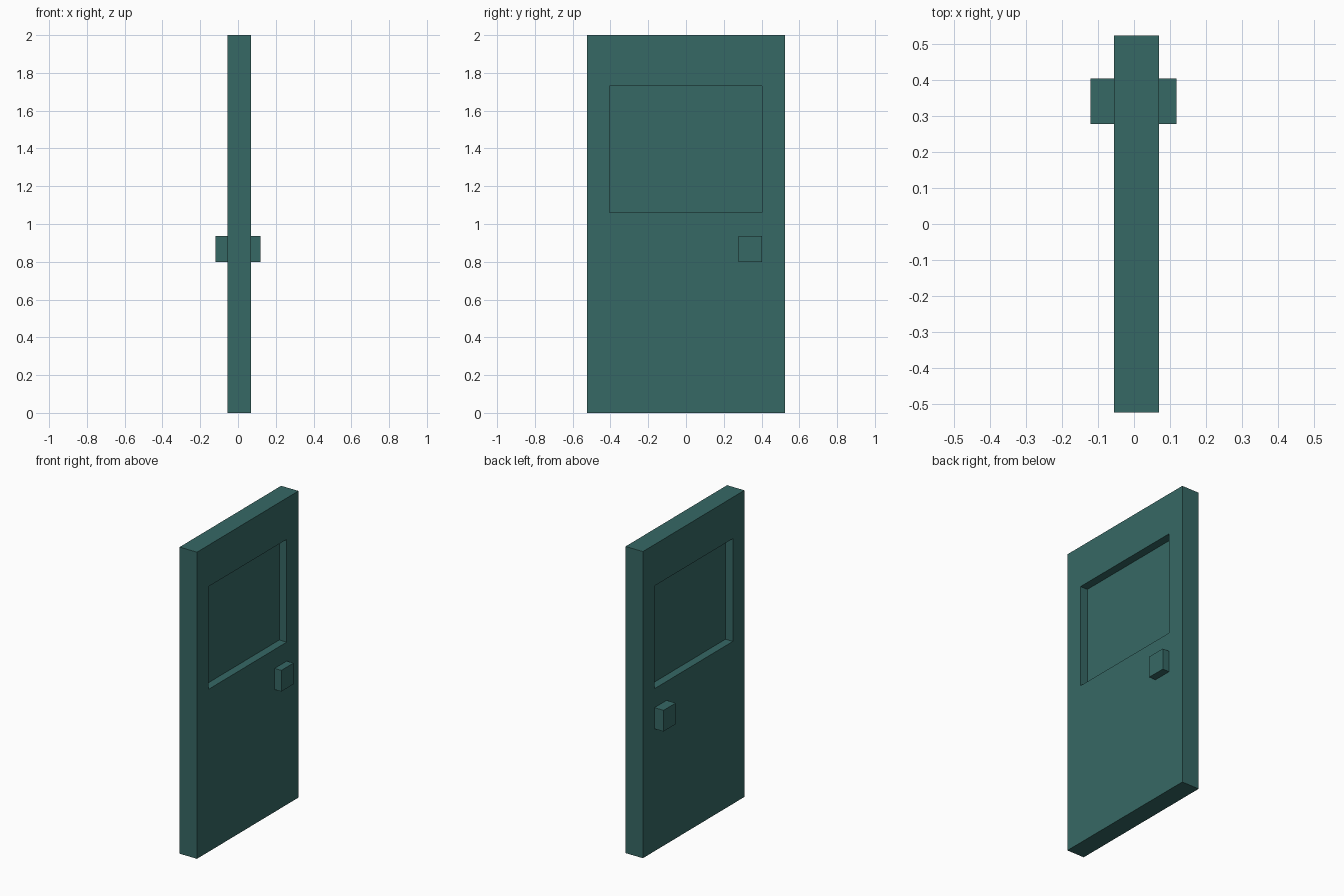
import bpy
import bmesh
from mathutils import Vector

if "Cube" in bpy.data.objects:
    bpy.data.objects.remove(bpy.data.objects["Cube"])

X0, X1 = -0.055, 0.07            # door thickness
HALF_W, HEIGHT = 0.523, 2.0
WIN_Y, WIN_Z = (-0.404, 0.402), (1.06, 1.73)
RECESS = 0.053

teal = bpy.data.materials.new("teal_paint")
teal.diffuse_color = (0.037, 0.14, 0.13, 1)
teal.use_nodes = True
teal.node_tree.nodes["Principled BSDF"].inputs["Base Color"].default_value = teal.diffuse_color


def box_bmesh(lo, hi):
    lo, hi = Vector(lo), Vector(hi)
    bm = bmesh.new()
    bmesh.ops.create_cube(bm, size=1)
    for v in bm.verts:
        v.co = (lo + hi) / 2 + v.co * (hi - lo)
    return bm


def add_object(name, bm):
    bmesh.ops.recalc_face_normals(bm, faces=bm.faces)
    mesh = bpy.data.meshes.new(name)
    bm.to_mesh(mesh)
    bm.free()
    mesh.materials.append(teal)
    obj = bpy.data.objects.new(name, mesh)
    bpy.context.collection.objects.link(obj)
    return obj


# Door slab with a recessed window panel on each broad face
bm = box_bmesh((X0, -HALF_W, 0), (X1, HALF_W, HEIGHT))
sides = [f for f in bm.faces if abs(f.normal.x) > 0.9]
bmesh.ops.inset_individual(bm, faces=sides, thickness=0.1)
for face in sides:
    for v in face.verts:
        v.co.y = WIN_Y[v.co.y > 0]
        v.co.z = WIN_Z[v.co.z > HEIGHT / 2]
for face in bmesh.ops.extrude_discrete_faces(bm, faces=sides)["faces"]:
    step = RECESS if face.calc_center_median().x < 0 else -RECESS
    bmesh.ops.translate(bm, verts=face.verts, vec=(step, 0, 0))
add_object("door_slab", bm)

# Block handles, one on each side
for name, xa, xb in (("back_handle", -0.12, X0), ("front_handle", X1, 0.118)):
    add_object(name, box_bmesh((xa, 0.278, 0.798), (xb, 0.403, 0.936)))
